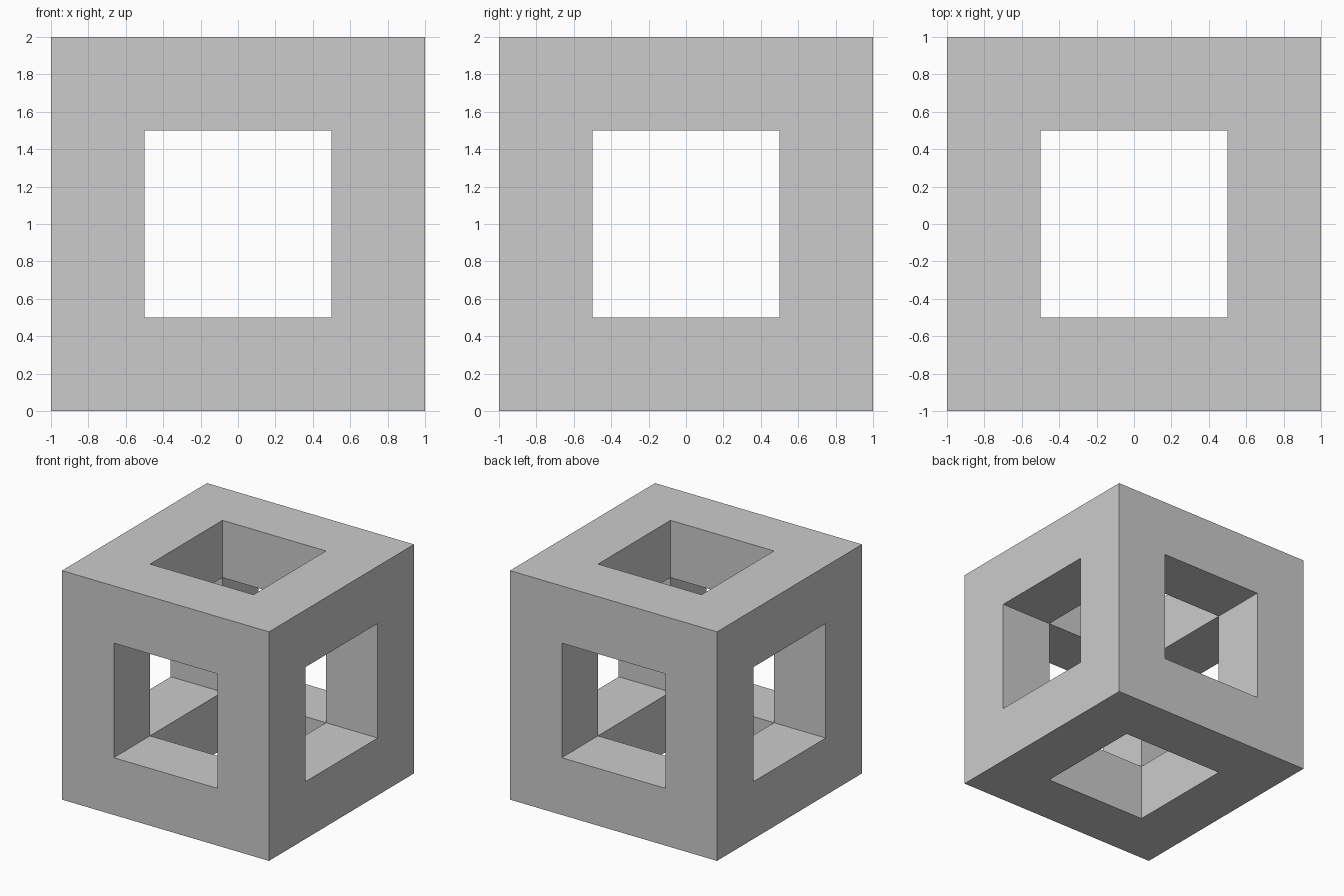
import bpy
import bmesh
from mathutils import Matrix

if "Cube" in bpy.data.objects:
    bpy.data.objects.remove(bpy.data.objects["Cube"])

SIZE = 2.0    # outer cube side
BEAM = 0.5    # square beam width

# Solid cube standing on z = 0
bm = bmesh.new()
bmesh.ops.create_cube(bm, size=SIZE, matrix=Matrix.Translation((0, 0, SIZE / 2)))
openings = list(bm.faces)

# Mitred border around every face
bmesh.ops.inset_individual(bm, faces=openings, thickness=BEAM, use_even_offset=True)

# Push each opening inward to the central cavity, then open it up
bmesh.ops.inset_individual(bm, faces=openings, thickness=0.0, depth=-BEAM,
                           use_even_offset=True)
bmesh.ops.delete(bm, geom=openings, context='FACES_ONLY')
bmesh.ops.remove_doubles(bm, verts=bm.verts, dist=0.001)
bmesh.ops.recalc_face_normals(bm, faces=bm.faces)

mesh = bpy.data.meshes.new("cube_frame")
bm.to_mesh(mesh)
bm.free()
frame = bpy.data.objects.new("cube_frame", mesh)
bpy.context.collection.objects.link(frame)

# Smooth shading with crisp right-angled edges
bpy.context.view_layer.objects.active = frame
frame.select_set(True)
bpy.ops.object.shade_smooth_by_angle()
